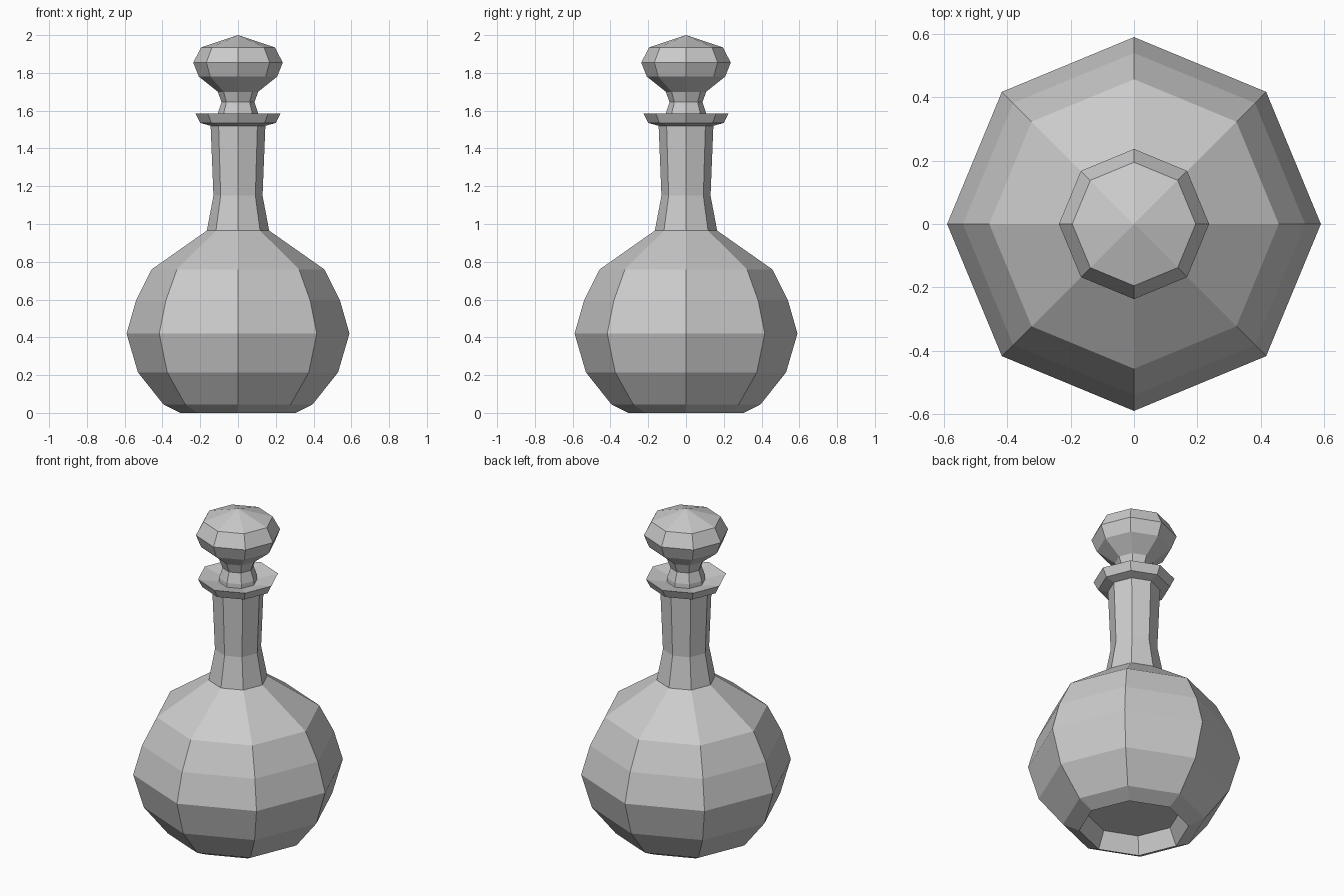
import bpy, bmesh
from math import cos, sin, pi

if "Cube" in bpy.data.objects:
    bpy.data.objects.remove(bpy.data.objects["Cube"])

SIDES = 8


def lathe(name, profile):
    """Revolve (radius, z) points into a faceted solid; radius 0 makes a pole."""
    bm = bmesh.new()
    rings = []
    for r, z in profile:
        n = SIDES if r > 0 else 1
        rings.append([bm.verts.new((r * cos(2 * pi * i / SIDES), r * sin(2 * pi * i / SIDES), z))
                      for i in range(n)])
    for a, b in zip(rings, rings[1:]):
        for i in range(SIDES):
            j = (i + 1) % SIDES
            quad = [a[i % len(a)], a[j % len(a)], b[j % len(b)], b[i % len(b)]]
            bm.faces.new(list(dict.fromkeys(quad)))
    bmesh.ops.recalc_face_normals(bm, faces=bm.faces)
    mesh = bpy.data.meshes.new(name)
    bm.to_mesh(mesh)
    bm.free()
    obj = bpy.data.objects.new(name, mesh)
    bpy.context.collection.objects.link(obj)
    return obj


# Bottle: recessed base, round belly, neck, flared lip with shallow dish
lathe("bottle", [
    (0, 0.10), (0.26, 0.10), (0.305, 0), (0.395, 0.045), (0.53, 0.215),
    (0.59, 0.42), (0.54, 0.595), (0.457, 0.76), (0.165, 0.965), (0.13, 1.15),
    (0.145, 1.52), (0.20, 1.535), (0.225, 1.585), (0.11, 1.56), (0, 1.56),
])

# Stopper: waisted stem and faceted knob
lathe("stopper", [
    (0, 1.56), (0.108, 1.56), (0.107, 1.585), (0.087, 1.645), (0.107, 1.70),
    (0.207, 1.78), (0.237, 1.855), (0.195, 1.935), (0, 2.0),
])
